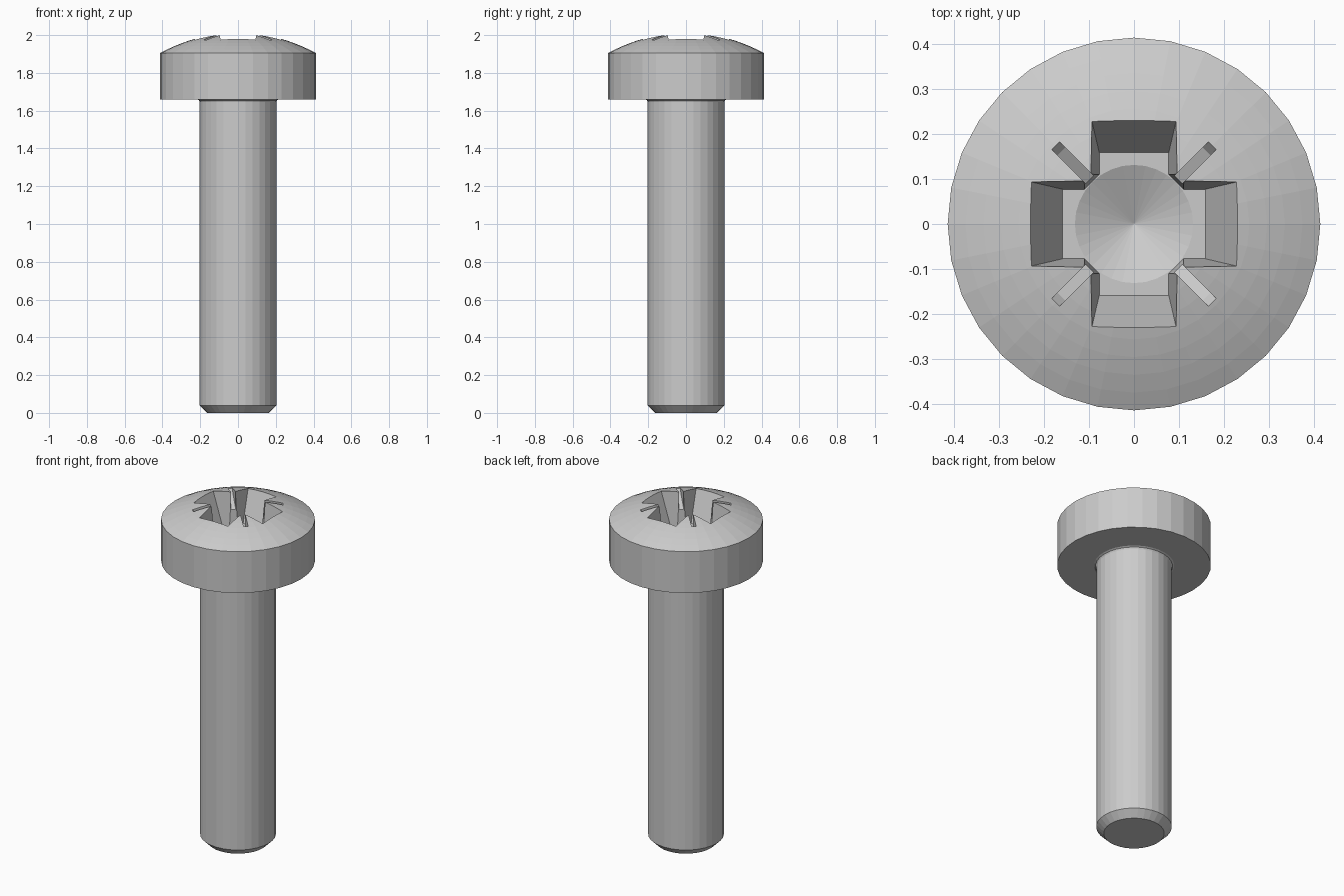
import bpy, math
from mathutils import Matrix

if "Cube" in bpy.data.objects:
    bpy.data.objects.remove(bpy.data.objects["Cube"])

FLOOR = 1.80   # floor of the drive recess
TOP = 2.05     # cutters end above the head


def make_object(name, verts, faces, angle=0):
    mesh = bpy.data.meshes.new(name)
    mesh.from_pydata(verts, [], faces)
    mesh.transform(Matrix.Rotation(angle, 4, 'Z'))
    obj = bpy.data.objects.new(name, mesh)
    bpy.context.collection.objects.link(obj)
    return obj


def loft(name, rings, angle=0):
    """Join rings of equal length, ordered upward, into a closed solid."""
    n = len(rings[0])
    verts = [v for ring in rings for v in ring]
    faces = [tuple(reversed(range(n))), tuple(range(len(verts) - n, len(verts)))]
    for k in range(len(rings) - 1):
        for i in range(n):
            j = (i + 1) % n
            faces.append((k * n + i, k * n + j, (k + 1) * n + j, (k + 1) * n + i))
    return make_object(name, verts, faces, angle)


def circle(r, z, n=32, start=0.0):
    return [(r * math.cos(start + 2 * math.pi * i / n),
             r * math.sin(start + 2 * math.pi * i / n), z) for i in range(n)]


def rect(x, y, z):
    return [(-x, -y, z), (x, -y, z), (x, y, z), (-x, y, z)]


# Screw body: chamfered tip, shank, small fillet, head and domed top
profile = [(0.163, 0), (0.203, 0.04), (0.203, 1.645), (0.207, 1.655),
           (0.216, 1.66), (0.413, 1.66), (0.413, 1.905)]
for i in range(1, 11):
    r = 0.413 * (1 - i / 10.5)
    profile.append((r, 2.0138 - r * r / 1.568))
screw = loft("screw", [circle(r, z) for r, z in profile])

# Tapered cross arms
cutters = []
for k in range(2):
    cutters.append(loft("cross_cutter", [rect(0.158, 0.077, FLOOR), rect(0.257, 0.100, TOP)],
                        k * math.pi / 2))

# Core that bevels the inner corners of the cross
s = 1 / math.cos(math.pi / 8)
cutters.append(loft("core_cutter", [circle(0.132 * s, FLOOR, 8, math.pi / 8),
                                    circle(0.149 * s, TOP, 8, math.pi / 8)]))

# Conical bottom of the recess
cutters.append(loft("cone_cutter", [circle(0.001, 1.74), circle(0.131, FLOOR),
                                    circle(0.131, FLOOR + 0.02)]))

# Narrow diagonal slits with sloping floors
slit = [(0.05, 1.87), (0.14, 1.90), (0.228, 1.95), (0.246, 1.975), (0.26, TOP), (0.05, TOP)]
for k in range(4):
    sides = [[(r, y, z) for r, z in slit] for y in (0.0125, -0.0125)]
    cutters.append(loft("slit_cutter", sides, math.pi / 4 + k * math.pi / 2))

# Make cutter normals consistent, then cut the recess
for obj in cutters:
    bpy.context.view_layer.objects.active = obj
    bpy.ops.object.mode_set(mode='EDIT')
    bpy.ops.mesh.select_all(action='SELECT')
    bpy.ops.mesh.normals_make_consistent(inside=False)
    bpy.ops.object.mode_set(mode='OBJECT')
    obj.hide_render = True

bpy.context.view_layer.objects.active = screw
for obj in cutters:
    mod = screw.modifiers.new("recess", 'BOOLEAN')
    mod.operation = 'DIFFERENCE'
    mod.solver = 'EXACT'
    mod.object = obj
    bpy.ops.object.modifier_apply(modifier=mod.name)
for obj in cutters:
    bpy.data.objects.remove(obj)
